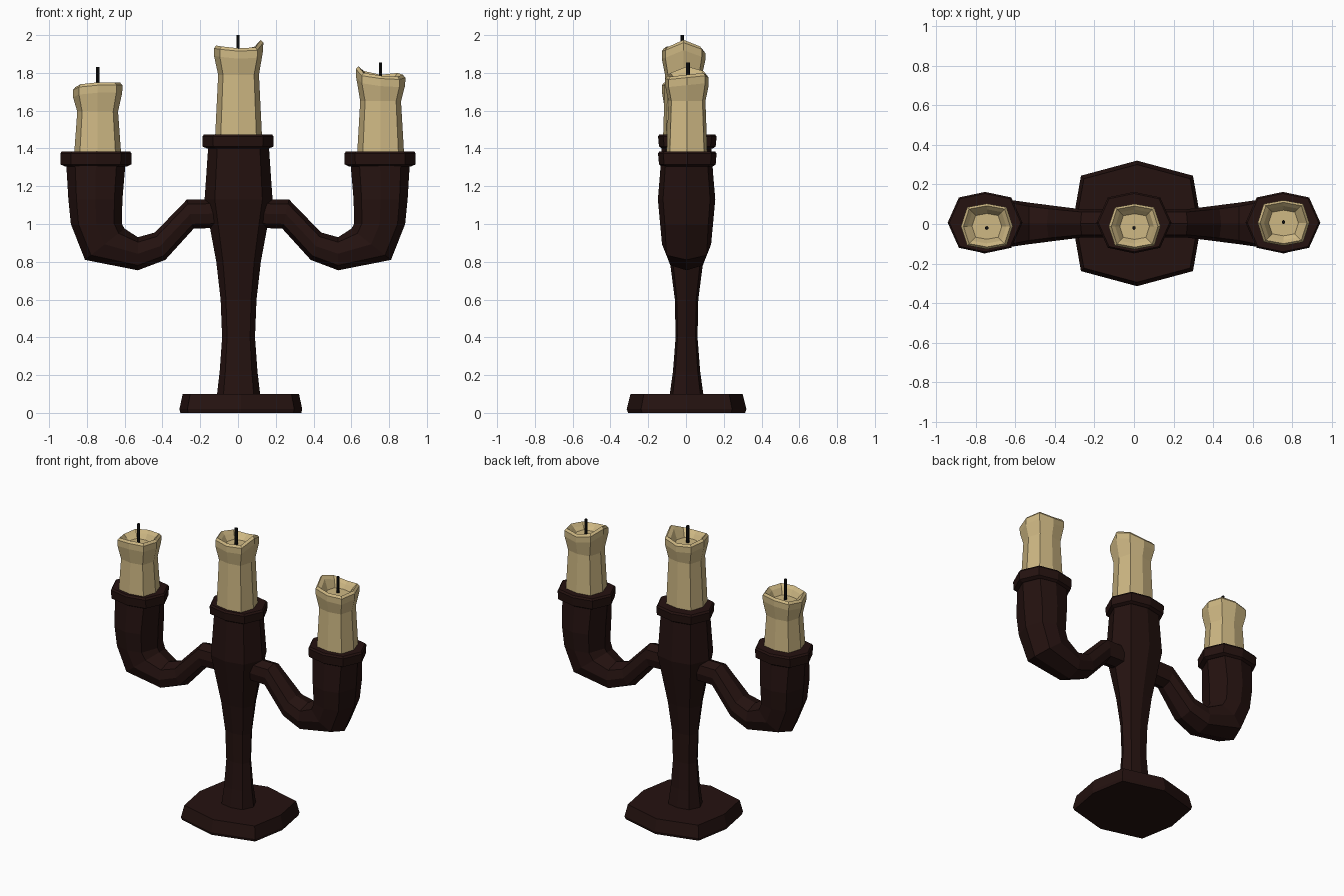
import bpy, bmesh
from mathutils import Vector

if "Cube" in bpy.data.objects:
    bpy.data.objects.remove(bpy.data.objects["Cube"])


def material(name, rgb):
    m = bpy.data.materials.new(name)
    m.diffuse_color = (*rgb, 1)
    m.use_nodes = True
    m.node_tree.nodes["Principled BSDF"].inputs["Base Color"].default_value = m.diffuse_color
    return m


BROWN = material("dark_wood", (0.018, 0.006, 0.005))
WAX = material("wax", (0.62, 0.48, 0.23))
BLACK = material("wick_black", (0.005, 0.005, 0.005))


def octagon(dx=0.7, dy=0.82):
    return [(1, 0), (dx, dy), (0, 1), (-dx, dy), (-1, 0), (-dx, -dy), (0, -1), (dx, -dy)]


OCT = octagon()


def loft(name, rings, mat):
    """Skin a list of equal-length rings and cap both ends."""
    bm = bmesh.new()
    loops = [[bm.verts.new(p) for p in r] for r in rings]
    n = len(loops[0])
    for a, b in zip(loops, loops[1:]):
        for i in range(n):
            j = (i + 1) % n
            bm.faces.new((a[i], a[j], b[j], b[i]))
    bm.faces.new(loops[0][::-1])
    bm.faces.new(loops[-1])
    bmesh.ops.recalc_face_normals(bm, faces=bm.faces)
    me = bpy.data.meshes.new(name)
    bm.to_mesh(me)
    bm.free()
    me.materials.append(mat)
    ob = bpy.data.objects.new(name, me)
    bpy.context.collection.objects.link(ob)
    return ob


def level(cx, cy, rx, ry, z, shape=OCT):
    return [(cx + rx * u, cy + ry * v, z) for u, v in shape]


# Foot plate
foot = octagon(0.87, 0.76)
loft("foot", [level(0.015, 0.003, rx, ry, z, foot) for rx, ry, z in
              [(0.32, 0.31, 0), (0.325, 0.317, 0.02), (0.308, 0.297, 0.1)]], BROWN)

# Central stem: half width, half depth, height
stem = [(0.115, 0.09, 0.09), (0.10, 0.072, 0.22), (0.087, 0.058, 0.4), (0.095, 0.062, 0.6),
        (0.118, 0.088, 0.8), (0.155, 0.125, 1.0), (0.18, 0.15, 1.13), (0.175, 0.145, 1.2),
        (0.16, 0.13, 1.42)]
loft("stem", [level(0.003, 0.003, *s) for s in stem], BROWN)


def rim(name, cx, z0, z1):
    cy = 0.007
    loft(name, [level(cx, cy, 0.165, 0.135, z0 - 0.005), level(cx, cy, 0.187, 0.15, z0 + 0.005),
                level(cx, cy, 0.189, 0.155, z1 - 0.012), level(cx, cy, 0.18, 0.147, z1)], BROWN)


# Arms: inner outline point, outer outline point (x, z), half depth
arm = [((0.11, 1.13), (0.11, 0.98), 0.07), ((0.27, 1.13), (0.235, 0.975), 0.07),
       ((0.44, 0.955), (0.385, 0.81), 0.09), ((0.53, 0.93), (0.53, 0.755), 0.105),
       ((0.60, 0.975), (0.81, 0.81), 0.13), ((0.615, 1.0), (0.885, 1.0), 0.14),
       ((0.612, 1.13), (0.898, 1.13), 0.152), ((0.595, 1.33), (0.91, 1.33), 0.135)]
for side, s in (("left", -1), ("right", 1)):
    rings = []
    for a, b, h in arm:
        a, b = Vector((s * a[0], 0.003, a[1])), Vector((s * b[0], 0.003, b[1]))
        mid, half = (a + b) / 2, (b - a) / 2
        rings.append([mid + half * u + Vector((0, h * v, 0)) for u, v in OCT])
    loft(side + "_arm", rings, BROWN)
    rim(side + "_cup_rim", s * 0.752, 1.31, 1.385)
rim("centre_cup_rim", 0, 1.405, 1.475)


# Candles with an uneven melted lip, hollow top and wick
def candle(name, cx, cy, z0, lip, wick, wick_top):
    low = min(lip)
    wax = octagon(0.76, 0.84)

    def lip_ring(r, ry, drop):
        return [(cx + r * u, cy + ry * v, z - drop) for (u, v), z in zip(wax, lip)]

    rings = [level(cx, cy, 0.124, 0.108, z0 - 0.01, wax),
             level(cx, cy, 0.108, 0.098, low - 0.13, wax),
             lip_ring(0.13, 0.115, 0.055), lip_ring(0.131, 0.115, 0.015),
             lip_ring(0.118, 0.104, 0), lip_ring(0.098, 0.086, 0.02),
             level(cx, cy, 0.075, 0.065, low - 0.035, wax)]
    loft(name + "_candle", rings, WAX)
    bpy.ops.mesh.primitive_cylinder_add(vertices=6, radius=0.01, depth=wick_top - low + 0.06,
                                        location=(*wick, (wick_top + low - 0.06) / 2))
    w = bpy.context.object
    w.name = name + "_wick"
    w.data.materials.append(BLACK)


candle("left", -0.743, -0.012, 1.385,
       [1.75, 1.75, 1.745, 1.735, 1.725, 1.74, 1.75, 1.75], (-0.743, -0.02), 1.83)
candle("centre", 0.003, -0.013, 1.475,
       [1.975, 1.94, 1.92, 1.93, 1.945, 1.94, 1.93, 1.935], (0, -0.02), 2.0)
candle("right", 0.755, 0.005, 1.385,
       [1.79, 1.80, 1.79, 1.81, 1.835, 1.80, 1.785, 1.78], (0.755, 0.01), 1.855)
